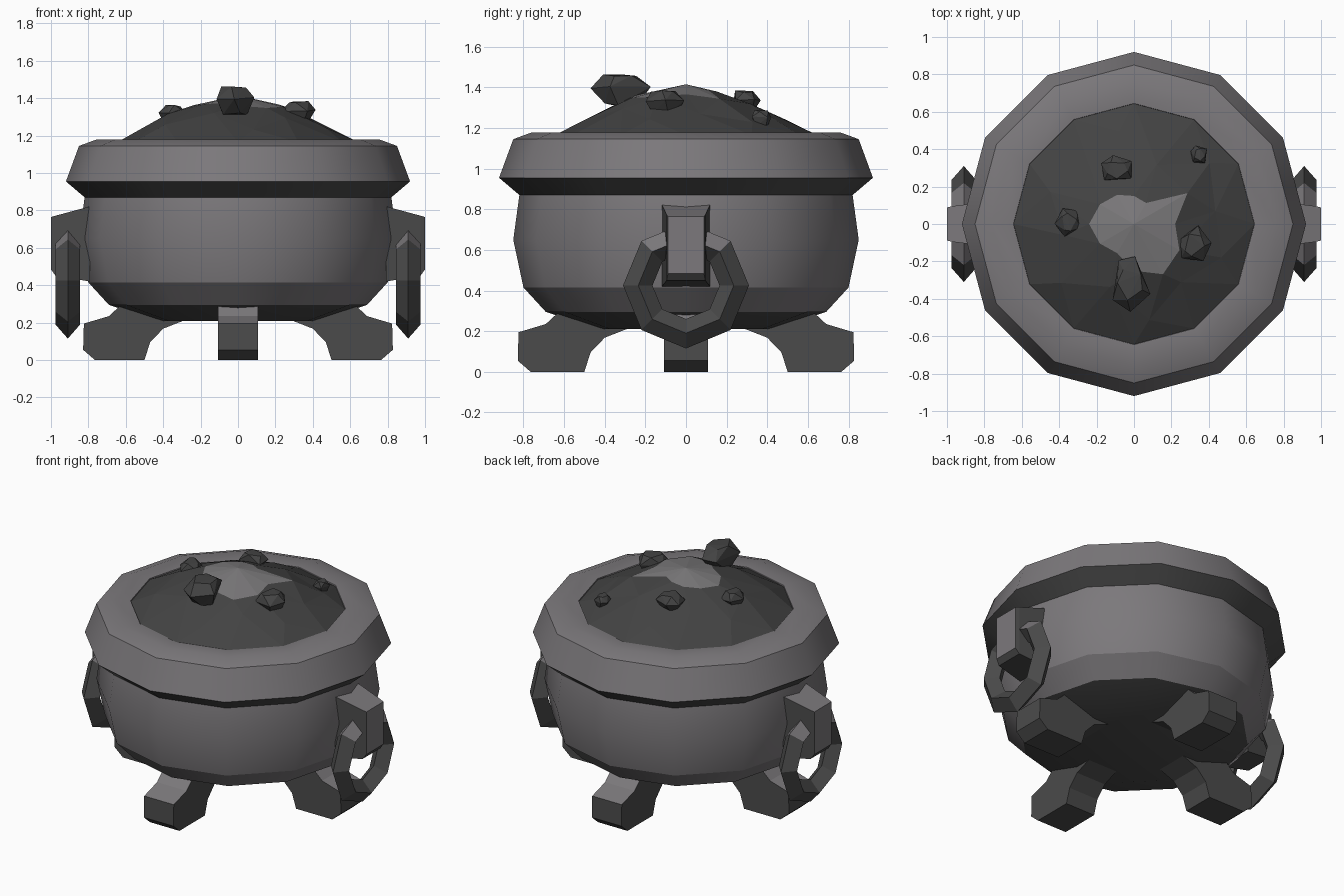
import bpy, bmesh, math, random
from mathutils import Vector, Matrix

if "Cube" in bpy.data.objects:
    bpy.data.objects.remove(bpy.data.objects["Cube"])

random.seed(4)


def mat(name, c):
    m = bpy.data.materials.new(name)
    m.diffuse_color = (*c, 1)
    m.use_nodes = True
    m.node_tree.nodes["Principled BSDF"].inputs["Base Color"].default_value = m.diffuse_color
    return m


light = mat("worn_iron", (0.2, 0.19, 0.2))
dark = mat("dark_iron", (0.07, 0.07, 0.07))
coal = mat("coal", (0.056, 0.056, 0.056))
ash = mat("ash", (0.2, 0.195, 0.2))


def finish(name, bm, mats, rule=None, turn=0.0, recalc=True):
    """Turn a bmesh into an object; rule(face) picks the material slot."""
    if recalc:
        bmesh.ops.recalc_face_normals(bm, faces=bm.faces[:])
    bm.normal_update()
    for f in bm.faces:
        if rule:
            f.material_index = rule(f)
    bm.transform(Matrix.Rotation(turn, 4, 'Z'))
    me = bpy.data.meshes.new(name)
    bm.to_mesh(me)
    bm.free()
    for m in mats:
        me.materials.append(m)
    ob = bpy.data.objects.new(name, me)
    bpy.context.collection.objects.link(ob)
    return ob


def bridge(bm, a, b):
    n = len(a)
    for i in range(n):
        j = (i + 1) % n
        bm.faces.new((a[i], a[j], b[j], b[i]))


def polar(r, i, n, z):
    a = 2 * math.pi * i / n
    return (r * math.cos(a), r * math.sin(a), z)


# Bowl with its heavy rim: one twelve-sided lathe
profile = [(0.43, 0.21), (0.69, 0.295), (0.80, 0.415), (0.85, 0.65), (0.82, 0.87),
           (0.92, 0.955), (0.85, 1.145), (0.76, 1.178), (0.645, 1.172), (0.635, 1.13)]
bm = bmesh.new()
rings = [[bm.verts.new(polar(r, i, 12, z)) for i in range(12)] for r, z in profile]
bm.faces.new(rings[0][::-1])
for a, b in zip(rings, rings[1:]):
    bridge(bm, a, b)
bm.normal_update()
for f in bm.faces:
    f.smooth = True
for e in bm.edges:
    level = abs(e.verts[0].co.z - e.verts[1].co.z) < 1e-4
    if level and e.calc_face_angle(0) > math.radians(25):
        e.smooth = False


def bowl_rule(f):
    z = f.calc_center_median().z
    return int(f.normal.z < -0.5 and (z < 0.3 or 0.85 < z < 0.95))


finish("bowl", bm, [light, dark], bowl_rule, recalc=False)

# Four feet: extruded side profile, lighter on the upward faces
foot = [(0.50, 0), (0.765, 0), (0.828, 0.055), (0.824, 0.195), (0.69, 0.235), (0.62, 0.30),
        (0.48, 0.27), (0.28, 0.215), (0.40, 0.168), (0.47, 0.095)]
for k, side in enumerate(("right", "back", "left", "front")):
    bm = bmesh.new()
    a = [bm.verts.new((x, -0.108, z)) for x, z in foot]
    b = [bm.verts.new((x, 0.108, z)) for x, z in foot]
    bm.faces.new(a)
    bm.faces.new(b[::-1])
    bridge(bm, a, b)
    finish(side + "_foot", bm, [dark, light], lambda f: int(f.normal.z > 0.3), k * math.pi / 2)

# Handles on both sides: tapered bracket and an octagonal ring
for k, side in enumerate(("right", "left")):
    bm = bmesh.new()
    loops = []
    for x, w, z0, z1 in ((0.79, 0.118, 0.42, 0.822), (0.975, 0.095, 0.45, 0.772), (1.0, 0.088, 0.485, 0.765)):
        loops.append([bm.verts.new((x, y, z)) for y, z in ((-w, z0), (w, z0), (w, z1), (-w, z1))])
    bridge(bm, loops[0], loops[1])
    bridge(bm, loops[1], loops[2])
    bm.faces.new(loops[2])
    bm.faces.new(loops[0][::-1])
    finish(side + "_bracket", bm, [dark, light],
           lambda f: int(f.normal.x > 0.9 or f.normal.z > 0.9), k * math.pi)

    bm = bmesh.new()
    sections = []
    for i in range(8):
        t = math.pi * i / 4
        sections.append([bm.verts.new((0.91 + dx, r * math.cos(t), 0.425 + r * math.sin(t)))
                         for dx, r in ((0, 0.31), (0.066, 0.235), (0, 0.165), (-0.066, 0.235))])
    for i in range(8):
        bridge(bm, sections[i], sections[(i + 1) % 8])
    finish(side + "_ring", bm, [dark, light], lambda f: int(
        f.normal.z > 0.45 and f.calc_center_median().z > 0.5), k * math.pi)

# Heap of coal with an uneven ash patch at the crown
mid_r = [0.44, 0.52, 0.34, 0.50, 0.36, 0.48, 0.38, 0.50, 0.36, 0.52, 0.40, 0.50]
ash_r = [0.22, 0.33, 0.13, 0.15, 0.18, 0.21, 0.24, 0.21, 0.18, 0.25, 0.31, 0.28]
bm = bmesh.new()
outer = [bm.verts.new(polar(0.645, i, 12, 1.165)) for i in range(12)]
mid = [bm.verts.new(polar(r, i + 0.3, 12, 1.475 - 0.45 * r + random.uniform(-0.015, 0.015)))
       for i, r in enumerate(mid_r)]
top = [bm.verts.new(polar(r, i, 12, 1.41 - 0.2 * r)) for i, r in enumerate(ash_r)]
tip = bm.verts.new((0, 0, 1.415))
bridge(bm, outer, mid)
bridge(bm, mid, top)
for i in range(12):
    bm.faces.new((top[i], top[(i + 1) % 12], tip))
bmesh.ops.triangulate(bm, faces=[f for f in bm.faces if len(f.verts) > 3])
finish("coal_heap", bm, [coal, ash],
       lambda f: int(all(v in top or v == tip for v in f.verts)), recalc=False)

# Loose lumps of coal: hulls of jittered points
lumps = [((-0.02, -0.32, 1.39), (0.115, 0.15, 0.075)), ((0.32, -0.11, 1.33), (0.095, 0.105, 0.06)),
         ((-0.09, 0.29, 1.335), (0.095, 0.08, 0.05)), ((0.35, 0.37, 1.25), (0.05, 0.055, 0.04)),
         ((-0.35, 0.01, 1.315), (0.075, 0.08, 0.05))]
for n, (pos, size) in enumerate(lumps):
    bm = bmesh.new()
    spin = random.uniform(0, 6)
    for z, r in ((-0.95, 0.6), (0.1, 1.0), (0.9, 0.6)):
        for i in range(5):
            a = spin + z + i * 2 * math.pi / 5 + random.uniform(-0.3, 0.3)
            p = Vector((r * math.cos(a), r * math.sin(a), z + random.uniform(-0.15, 0.1)))
            bm.verts.new(Vector(pos) + Vector(s * c for s, c in zip(size, p)))
    hull = bmesh.ops.convex_hull(bm, input=bm.verts[:])
    junk = [g for g in hull["geom_interior"] if isinstance(g, bmesh.types.BMVert)]
    bmesh.ops.delete(bm, geom=junk, context='VERTS')
    finish("coal_lump_%d" % (n + 1), bm, [coal])
